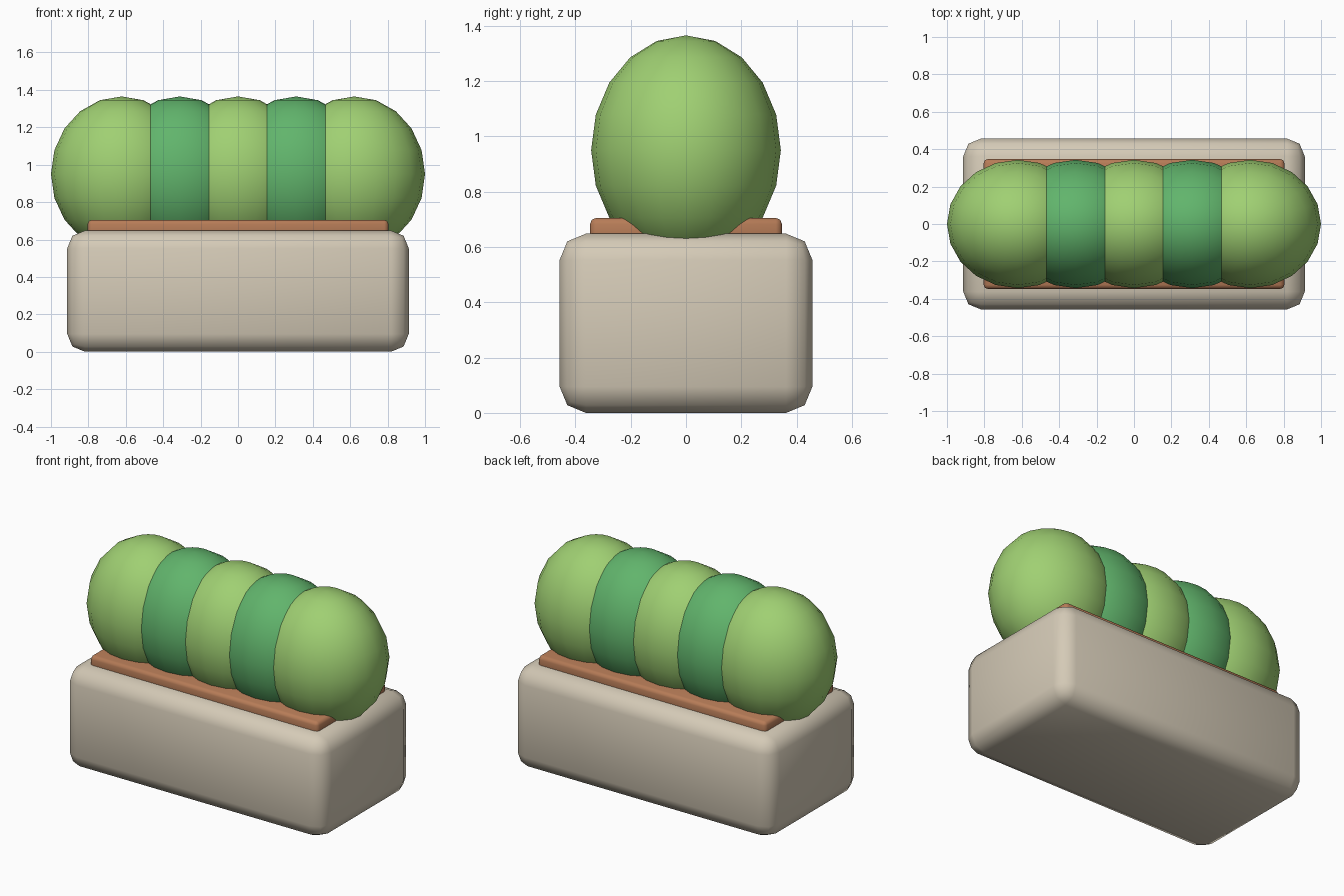
import bpy
import math

if "Cube" in bpy.data.objects:
    bpy.data.objects.remove(bpy.data.objects["Cube"], do_unlink=True)


def make_material(name, color):
    mat = bpy.data.materials.new(name)
    mat.use_nodes = True
    mat.diffuse_color = (*color, 1)
    mat.node_tree.nodes["Principled BSDF"].inputs["Base Color"].default_value = (*color, 1)
    return mat


stone = make_material("warm stone", (0.66, 0.59, 0.47))
soil = make_material("brown soil", (0.47, 0.20, 0.095))
light_leaf = make_material("light leaf green", (0.35, 0.63, 0.17))
dark_leaf = make_material("dark leaf green", (0.12, 0.46, 0.15))


def finish(obj, name, mat):
    obj.name = name
    obj.data.materials.append(mat)
    bpy.ops.object.shade_smooth_by_angle(angle=math.radians(60))


def rounded_box(name, size, bottom, bevel, mat):
    bpy.ops.mesh.primitive_cube_add(size=1, location=(0, 0, bottom + size[2] / 2))
    obj = bpy.context.object
    obj.scale = size
    bpy.ops.object.transform_apply(location=False, rotation=False, scale=True)
    mod = obj.modifiers.new("rounded edges", "BEVEL")
    mod.width = bevel
    mod.segments = 2
    bpy.ops.object.modifier_apply(modifier=mod.name)
    finish(obj, name, mat)


# Planter trough and soil slab
rounded_box("planter", (1.826, 0.914, 0.648), 0, 0.095, stone)
rounded_box("soil", (1.608, 0.694, 0.105), 0.6, 0.022, soil)

# Row of overlapping bushes in alternating greens
for i in range(5):
    bpy.ops.mesh.primitive_uv_sphere_add(
        segments=20, ring_count=10, radius=1, location=((i - 2) * 0.311, 0, 0.95))
    bush = bpy.context.object
    bush.scale = (0.378, 0.343, 0.415)
    bpy.ops.object.transform_apply(location=False, rotation=False, scale=True)
    finish(bush, f"bush_{i + 1}", dark_leaf if i % 2 else light_leaf)
